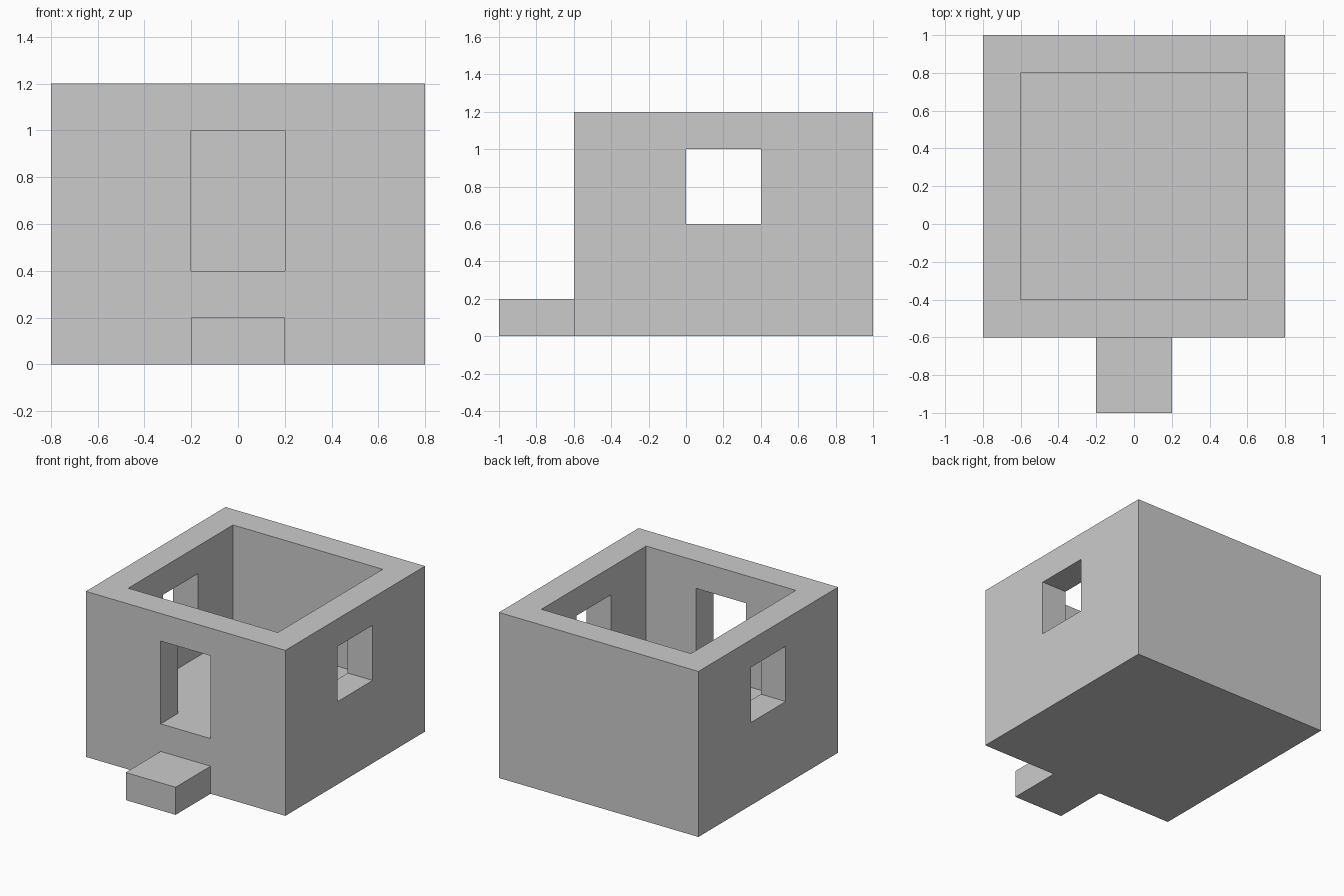
import bpy

if "Cube" in bpy.data.objects:
    bpy.data.objects.remove(bpy.data.objects["Cube"])


def box(name, lo, hi):
    """Axis-aligned box from its low and high corners."""
    size = [h - l for l, h in zip(lo, hi)]
    mid = [(h + l) / 2 for l, h in zip(lo, hi)]
    bpy.ops.mesh.primitive_cube_add(size=1, location=mid)
    ob = bpy.context.object
    ob.name = name
    ob.scale = size
    bpy.ops.object.transform_apply(location=True, rotation=False, scale=True)
    return ob


def combine(target, other, operation):
    """Add an exact boolean and hide its operand."""
    mod = target.modifiers.new(other.name, 'BOOLEAN')
    mod.object = other
    mod.operation = operation
    mod.solver = 'EXACT'
    other.hide_render = True
    other.hide_set(True)


# House block
house = box("house_walls", (-0.8, -0.6, 0), (0.8, 1.0, 1.2))

# Front door step, merged into the block
step = box("front_step", (-0.2, -1.0, 0), (0.2, -0.6, 0.2))
combine(house, step, 'UNION')

# Open-topped room with its floor at 0.4
room = box("room_cutter", (-0.6, -0.4, 0.4), (0.6, 0.8, 1.4))
combine(house, room, 'DIFFERENCE')

# Doorway through the front wall, flush with the floor
door = box("doorway_cutter", (-0.2, -0.8, 0.4), (0.2, -0.2, 1.0))
combine(house, door, 'DIFFERENCE')

# One cutter opens the matching windows in both side walls
windows = box("side_windows_cutter", (-1.0, 0.0, 0.6), (1.0, 0.4, 1.0))
combine(house, windows, 'DIFFERENCE')

# Apply the booleans, then remove the helpers
bpy.context.view_layer.objects.active = house
for name in [m.name for m in house.modifiers]:
    bpy.ops.object.modifier_apply(modifier=name)
for helper in (step, room, door, windows):
    bpy.data.objects.remove(helper)
